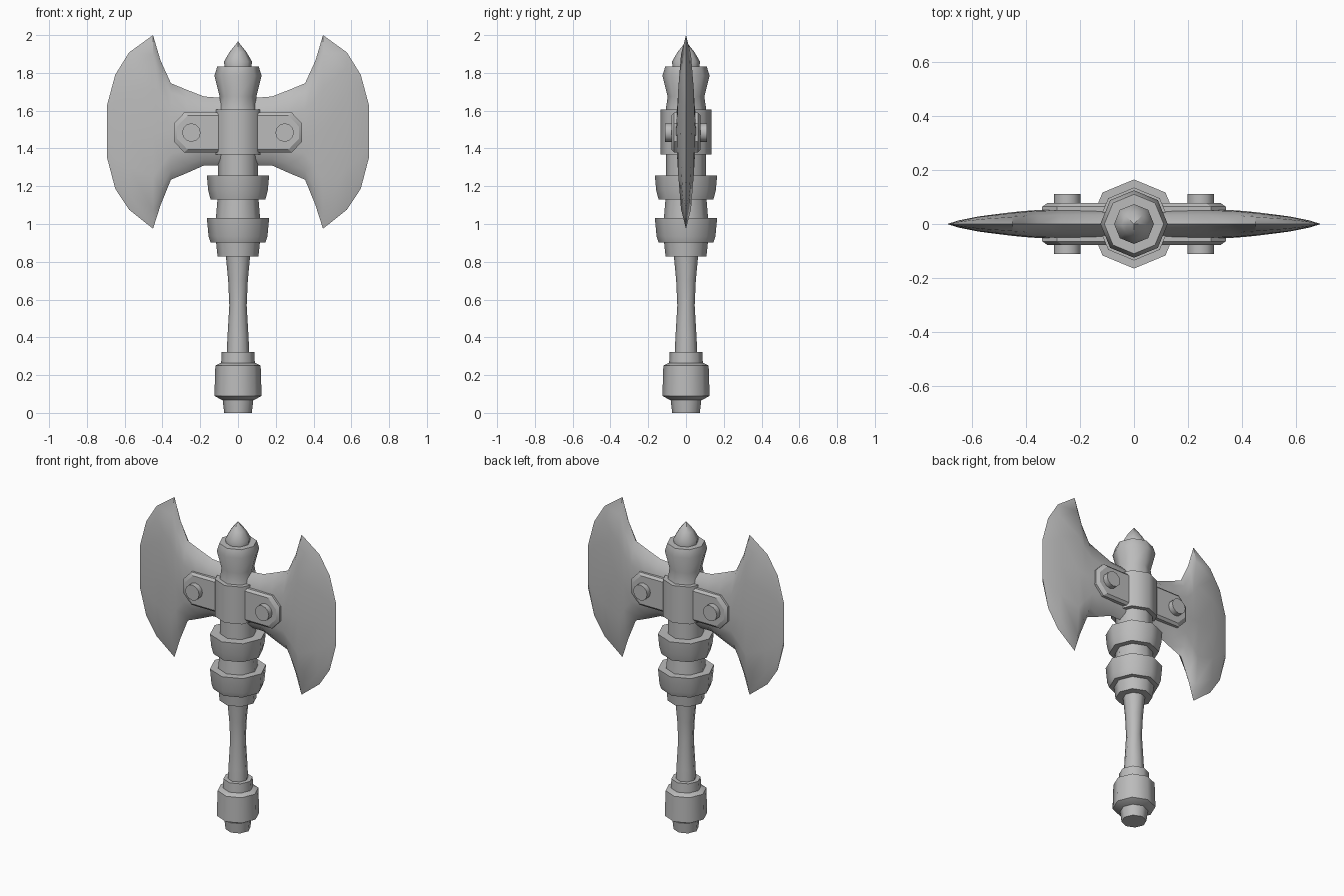
import bpy, bmesh, math
from mathutils import Matrix, Vector

if "Cube" in bpy.data.objects:
    bpy.data.objects.remove(bpy.data.objects["Cube"], do_unlink=True)

GREY = (0.5, 0.5, 0.5, 1.0)
steel = bpy.data.materials.new("grey_steel")
steel.use_nodes = True
steel.diffuse_color = GREY
steel.node_tree.nodes["Principled BSDF"].inputs["Base Color"].default_value = GREY


def finish(name, bm, angle):
    """Turn a bmesh into a shaded object."""
    bmesh.ops.remove_doubles(bm, verts=bm.verts, dist=0.0005)
    bmesh.ops.recalc_face_normals(bm, faces=bm.faces)
    mesh = bpy.data.meshes.new(name)
    bm.to_mesh(mesh)
    bm.free()
    mesh.materials.append(steel)
    obj = bpy.data.objects.new(name, mesh)
    bpy.context.collection.objects.link(obj)
    bpy.ops.object.select_all(action='DESELECT')
    obj.select_set(True)
    bpy.context.view_layer.objects.active = obj
    bpy.ops.object.shade_smooth_by_angle(angle=math.radians(angle))
    return obj


def lathe(name, profile, sides=8):
    """Octagonal turned part from (radius, height) pairs, capped at both ends."""
    bm = bmesh.new()
    rings = []
    for r, z in profile:
        rings.append([bm.verts.new((r * math.cos(math.tau * i / sides),
                                    r * math.sin(math.tau * i / sides), z))
                      for i in range(sides)])
    for low, high in zip(rings, rings[1:]):
        for i in range(sides):
            j = (i + 1) % sides
            bm.faces.new((low[i], low[j], high[j], high[i]))
    bm.faces.new(rings[0])
    bm.faces.new(rings[-1])
    return finish(name, bm, 50)


# Handle, from the bottom up
lathe("pommel_tip", [(0.073, 0), (0.082, 0.075)])
lathe("pommel", [(0.085, 0.068), (0.125, 0.09), (0.12, 0.25), (0.09, 0.265)])
lathe("pommel_collar", [(0.09, 0.25), (0.086, 0.323)])
lathe("grip", [(0.06, 0.3), (0.056, 0.4), (0.046, 0.57), (0.052, 0.7), (0.065, 0.84)])
lathe("lower_cuff", [(0.108, 0.827), (0.117, 0.91)])
lathe("lower_ring", [(0.145, 0.903), (0.156, 0.935), (0.165, 1.033)])
lathe("neck", [(0.118, 1.02), (0.108, 1.14)])
lathe("upper_ring", [(0.145, 1.129), (0.158, 1.18), (0.165, 1.256)])
lathe("head_core", [(0.107, 1.24), (0.107, 1.38)])
lathe("head_collar", [(0.135, 1.367), (0.135, 1.605)])
lathe("head_cap", [(0.108, 1.6), (0.097, 1.675), (0.125, 1.785), (0.11, 1.833)])
lathe("top_spike", [(0.07, 1.82), (0.074, 1.86), (0.045, 1.91), (0.0006, 1.966)])

# Blade: columns of (x, bottom, top, half thickness), each with a lens section
COLUMNS = [(0.05, 1.31, 1.665, 0.056), (0.18, 1.31, 1.675, 0.056),
           (0.27, 1.27, 1.71, 0.055), (0.355, 1.235, 1.745, 0.052),
           (0.41, 1.10, 1.865, 0.048), (0.45, 0.975, 2.0, 0.044),
           (0.577, 1.076, 1.908, 0.028), (0.65, 1.187, 1.79, 0.013),
           (0.693, 1.35, 1.63, 0.0)]
SECTION = [(0, 0), (0.1, 0.6), (0.27, 0.92), (0.5, 1), (0.73, 0.92), (0.9, 0.6), (1, 0)]


def blade(name, side):
    bm = bmesh.new()
    for face in (-1, 1):
        grid = [[bm.verts.new((side * x, face * t * h, lo + (hi - lo) * v))
                 for v, h in SECTION] for x, lo, hi, t in COLUMNS]
        for a, b in zip(grid, grid[1:]):
            for i in range(len(SECTION) - 1):
                bm.faces.new((a[i], a[i + 1], b[i + 1], b[i]))
    return finish(name, bm, 50)


# Mounting plate: chamfered outline with a bevelled outer face
PLATE = [(0.06, 0.105), (0.285, 0.105), (0.34, 0.047),
         (0.34, -0.047), (0.285, -0.105), (0.06, -0.105)]
CENTRE_Z = 1.484


def plate(name, side, face):
    bm = bmesh.new()
    rings = []
    for depth, inset in ((0.03, 0), (0.064, 0), (0.077, 0.018)):
        rings.append([bm.verts.new((side * (x - inset if x > 0.1 else x), face * depth,
                                    CENTRE_Z + z - math.copysign(inset, z) * 0.8))
                      for x, z in PLATE])
    for a, b in zip(rings, rings[1:]):
        for i in range(len(PLATE)):
            j = (i + 1) % len(PLATE)
            bm.faces.new((a[i], a[j], b[j], b[i]))
    bm.faces.new(rings[0])
    bm.faces.new(rings[-1])
    return finish(name, bm, 25)


def bolt(name, side, face):
    bm = bmesh.new()
    place = Matrix.Translation(Vector((side * 0.247, face * 0.086, CENTRE_Z)))
    bmesh.ops.create_cone(bm, cap_ends=True, segments=12, radius1=0.049, radius2=0.049,
                          depth=0.05, matrix=place @ Matrix.Rotation(math.pi / 2, 4, 'X'))
    return finish(name, bm, 50)


for side, side_name in ((1, "left"), (-1, "right")):
    blade(side_name + "_blade", side)
    for face, face_name in ((-1, "front"), (1, "back")):
        plate(f"{side_name}_{face_name}_plate", side, face)
        bolt(f"{side_name}_{face_name}_bolt", side, face)
